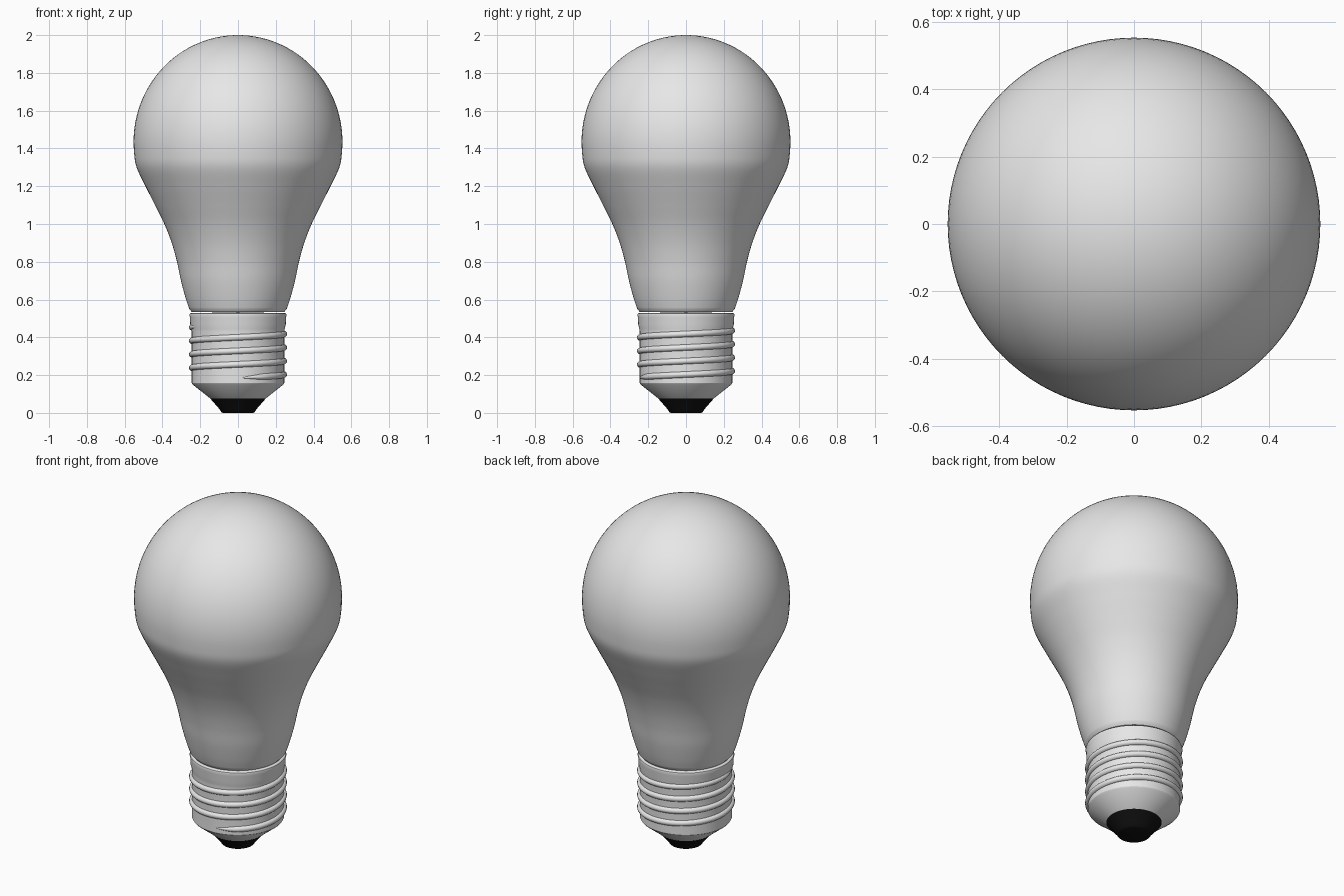
import bpy, bmesh, math
from mathutils import Vector

if "Cube" in bpy.data.objects:
    bpy.data.objects.remove(bpy.data.objects["Cube"])


def material(name, rgb):
    m = bpy.data.materials.new(name)
    m.diffuse_color = (*rgb, 1)
    m.use_nodes = True
    m.node_tree.nodes["Principled BSDF"].inputs["Base Color"].default_value = m.diffuse_color
    return m


LIGHT = material("light_grey", (0.8, 0.8, 0.8))
BLACK = material("black", (0.005, 0.005, 0.005))


def finish(name, bm, mat, angle=40):
    bmesh.ops.recalc_face_normals(bm, faces=bm.faces[:])
    me = bpy.data.meshes.new(name)
    bm.to_mesh(me)
    bm.free()
    me.materials.append(mat)
    ob = bpy.data.objects.new(name, me)
    bpy.context.collection.objects.link(ob)
    bpy.ops.object.select_all(action='DESELECT')
    ob.select_set(True)
    bpy.context.view_layer.objects.active = ob
    bpy.ops.object.shade_smooth_by_angle(angle=math.radians(angle))
    return ob


def lathe(name, profile, mat, n=96, angle=40):
    """Revolve (radius, z) points around z; radius 0 closes to a point."""
    bm = bmesh.new()
    rings = []
    for r, z in profile:
        if r < 1e-5:
            rings.append([bm.verts.new((0, 0, z))] * n)
        else:
            rings.append([bm.verts.new((r * math.cos(2 * math.pi * i / n),
                                        r * math.sin(2 * math.pi * i / n), z)) for i in range(n)])
    for a, b in zip(rings, rings[1:]):
        for i in range(n):
            j = (i + 1) % n
            bm.faces.new(list(dict.fromkeys((a[i], a[j], b[j], b[i]))))
    return finish(name, bm, mat, angle)


def smooth_path(pts, steps=6):
    """Catmull-Rom curve through the points, without the two end controls."""
    out = []
    for p0, p1, p2, p3 in zip(pts, pts[1:], pts[2:], pts[3:]):
        p0, p1, p2, p3 = map(Vector, (p0, p1, p2, p3))
        for s in range(steps):
            t = s / steps
            out.append(tuple(0.5 * (2 * p1 + (p2 - p0) * t + (2 * p0 - 5 * p1 + 4 * p2 - p3) * t * t
                                    + (3 * p1 - p0 - 3 * p2 + p3) * t ** 3)))
    return out + [tuple(pts[-2])]


# Glass bulb: neck curve running into a rounded dome
def dome(a):
    return (0.553 * math.cos(a), 1.435 + 0.565 * math.sin(a))


neck = [(0.24, 0.50), (0.258, 0.55), (0.278, 0.61), (0.302, 0.70), (0.323, 0.80), (0.351, 0.90),
        (0.390, 1.00), (0.439, 1.10), (0.490, 1.20), dome(-0.24), dome(-0.10), dome(0.05)]
top = [dome(-0.10 + (math.pi / 2 + 0.10) * i / 30) for i in range(1, 30)] + [(0, 2.0)]
lathe("glass_bulb", [(0, 0.53), (0.245, 0.535)] + smooth_path(neck) + top, LIGHT)

# Screw base: rolled collar, sleeve and lower cone
lathe("screw_base", [(0, 0.530), (0.248, 0.530), (0.255, 0.526), (0.257, 0.518), (0.254, 0.505),
                     (0.253, 0.470), (0.247, 0.445), (0.245, 0.43), (0.245, 0.158),
                     (0.240, 0.150), (0.145, 0.075), (0, 0.075)], LIGHT, angle=30)

# Contact tip
lathe("contact_tip", [(0, 0.08), (0.140, 0.08), (0.147, 0.076), (0.100, 0.022), (0.088, 0.004),
                      (0.080, 0), (0, 0)], BLACK, angle=30)

# Helical thread: tube that tapers away at both ends
bm = bmesh.new()
PITCH, SIDES, PER_TURN = 0.0715, 12, 72
start, end = -math.pi / 2, 7.2 * math.pi
count = int((end - start) / (2 * math.pi) * PER_TURN)
rings = []
for k in range(count + 1):
    a = start + (end - start) * k / count
    z = 0.203 + PITCH * a / (2 * math.pi)
    size = min(1, (a - start) / 0.6 + 0.05, (end - a) / 0.6 + 0.05)
    ring = []
    for s in range(SIDES):
        t = 2 * math.pi * s / SIDES
        r = 0.242 + 0.018 * size * math.cos(t)
        ring.append(bm.verts.new((r * math.cos(a), r * math.sin(a), z + 0.017 * size * math.sin(t))))
    rings.append(ring)
for p, q in zip(rings, rings[1:]):
    for s in range(SIDES):
        u = (s + 1) % SIDES
        bm.faces.new((p[s], p[u], q[u], q[s]))
bm.faces.new(rings[0])
bm.faces.new(rings[-1])
finish("screw_thread", bm, LIGHT, 50)
